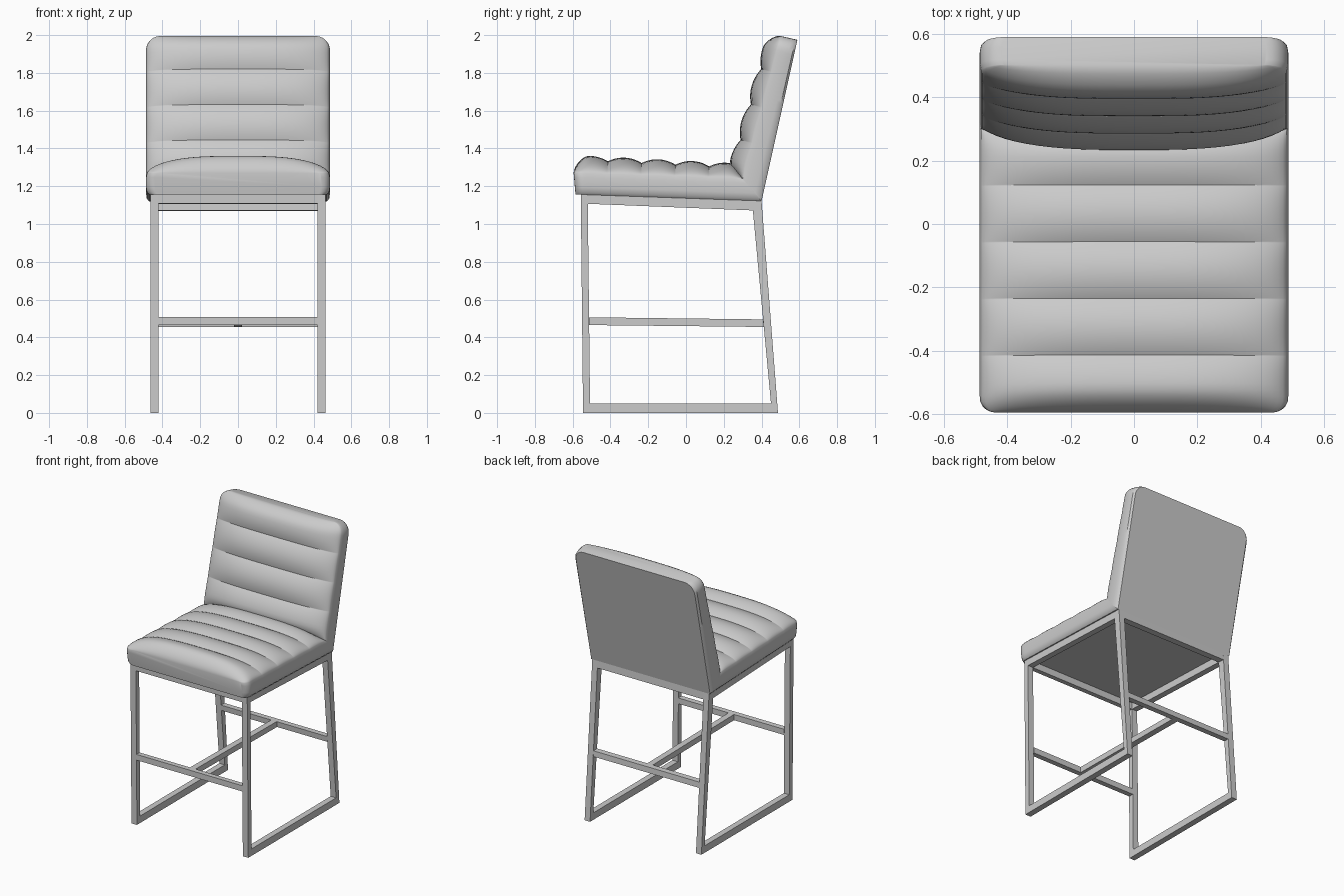
import bpy
import bmesh
from math import sqrt, cos, pi
from mathutils import Vector

if "Cube" in bpy.data.objects:
    bpy.data.objects.remove(bpy.data.objects["Cube"])

grey = bpy.data.materials.new("warm_grey")
grey.use_nodes = True
grey.diffuse_color = (0.6, 0.6, 0.6, 1)
grey.node_tree.nodes["Principled BSDF"].inputs["Base Color"].default_value = (0.6, 0.6, 0.6, 1)


def finish(name, bm, smooth=False):
    bmesh.ops.recalc_face_normals(bm, faces=bm.faces)
    mesh = bpy.data.meshes.new(name)
    bm.to_mesh(mesh)
    bm.free()
    mesh.materials.append(grey)
    obj = bpy.data.objects.new(name, mesh)
    bpy.context.collection.objects.link(obj)
    if smooth:
        bpy.ops.object.select_all(action="DESELECT")
        obj.select_set(True)
        bpy.context.view_layer.objects.active = obj
        bpy.ops.object.shade_smooth_by_angle(angle=0.6)
    return obj


def add_prism(bm, profile, x0, x1):
    """Extrude a (y, z) outline from x0 to x1."""
    a, b = ([bm.verts.new((x, y, z)) for y, z in profile] for x in (x0, x1))
    bm.faces.new(a)
    bm.faces.new(b)
    for i in range(len(a)):
        j = (i + 1) % len(a)
        bm.faces.new((a[i], a[j], b[j], b[i]))


def bar(name, profile, x0, x1):
    bm = bmesh.new()
    add_prism(bm, profile, x0, x1)
    finish(name, bm)


def round_end(d, r):
    """Quarter circle rise from 0 to 1 over the distance r."""
    return sqrt(max(0, 1 - (1 - d / r) ** 2)) if d < r else 1


def cushion(name, base, seam, tufts, crown, corners, half=0.487, steps=14, cols=28):
    """Loft rounded sections between a base line and a seam line in the (y, z) plane."""
    (a0, a1), (b0, b1) = [[Vector(p) for p in line] for line in (base, seam)]
    along = b1 - b0
    length = along.length
    normal = Vector((-along.y, along.x)).normalized()
    side = [(0.016, 0), (0.004, 0.12), (0, 0.35), (0, 0.8), (0.005, 1)]
    rows = [(k + (1 - cos(pi * i / steps)) / 2, (1 - cos(pi * i / steps)) / 2)
            for k in range(tufts) for i in range(steps)] + [(tufts, 1)]
    bm = bmesh.new()
    rings = []
    for pos, local in rows:
        f = pos / tufts
        low, high = a0.lerp(a1, f), b0.lerp(b1, f)
        w = half
        for d, r in ((f * length, corners[0]), ((1 - f) * length, corners[1])):
            if r:
                w -= r * (1 - round_end(d, r))
        ends = round_end(f * length, 0.08) * round_end((1 - f) * length, 0.08)
        puff = crown[0] + (crown[1] - crown[0]) * f
        puff = (puff - 0.024 * (1 - 4 * local * (1 - local))) * ends
        ring = [(-(w - inset), low.lerp(high, t)) for inset, t in side]
        top = w - side[-1][0]
        for c in range(1, cols):
            u = -cos(pi * c / cols)
            ring.append((u * top, high + normal * puff * (1 - abs(u) ** 3) ** 0.6))
        ring += [(w - inset, low.lerp(high, t)) for inset, t in reversed(side)]
        rings.append([bm.verts.new((x, p.x, p.y)) for x, p in ring])
    for r, s in zip(rings, rings[1:]):
        for i in range(len(r)):
            j = (i + 1) % len(r)
            bm.faces.new((r[i], r[j], s[j], s[i]))
    bm.faces.new(rings[0])
    bm.faces.new(rings[-1])
    finish(name, bm, smooth=True)


# Upholstery: the two cushions meet on a mitre at the back
cushion("seat_cushion", [(-0.585, 1.157), (0.40, 1.122)], [(-0.595, 1.27), (0.30, 1.24)],
        5, (0.095, 0.08), (0.045, 0))
cushion("back_cushion", [(0.40, 1.12), (0.59, 1.975)], [(0.30, 1.24), (0.502, 1.995)],
        4, (0.092, 0.075), (0, 0.07))

# Side loops of the frame
outer = [(-0.545, 0), (-0.557, 1.157), (0.40, 1.122), (0.487, 0)]
inner = [(-0.508, 0.05), (-0.52, 1.107), (0.354, 1.072), (0.45, 0.05)]
for name, sign in (("left", 1), ("right", -1)):
    bm = bmesh.new()
    for i in range(4):
        j = (i + 1) % 4
        add_prism(bm, [outer[i], outer[j], inner[j], inner[i]], sign * 0.42, sign * 0.463)
    finish(name + "_side_frame", bm)

# Top rails under the seat
bar("front_top_rail", [(-0.557, 1.157), (-0.52, 1.156), (-0.52, 1.107), (-0.556, 1.109)], -0.42, 0.42)
bar("rear_top_rail", [(0.40, 1.122), (0.358, 1.123), (0.354, 1.072), (0.403, 1.07)], -0.42, 0.42)

# Footrest bars and the stretcher joining them
bar("front_footrest", [(-0.55, 0.507), (-0.512, 0.506), (-0.512, 0.465), (-0.55, 0.466)], -0.42, 0.42)
bar("rear_footrest", [(0.448, 0.494), (0.407, 0.495), (0.411, 0.455), (0.451, 0.454)], -0.42, 0.42)
bar("centre_stretcher", [(-0.512, 0.506), (0.407, 0.495), (0.411, 0.455), (-0.512, 0.465)], -0.022, 0.022)
